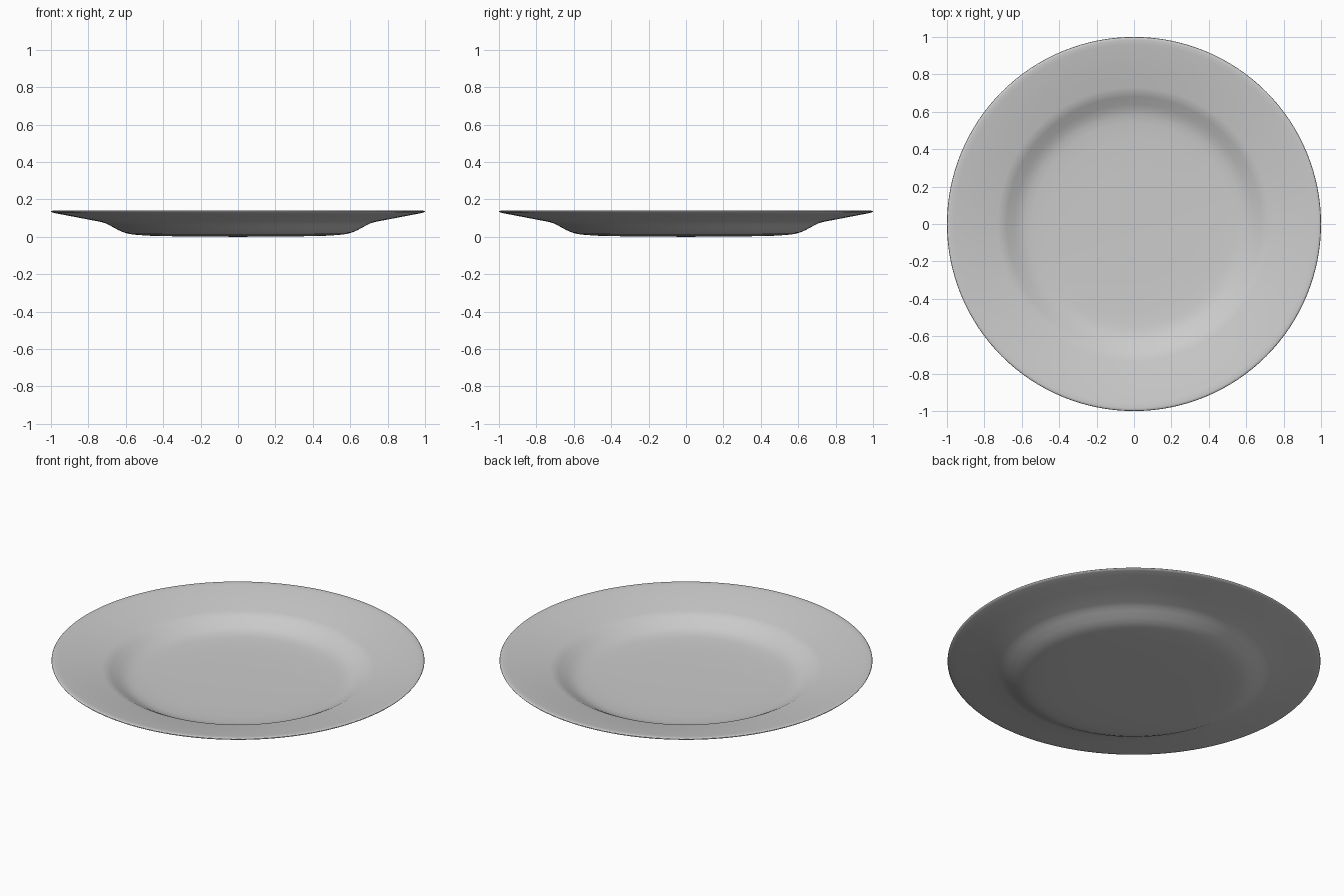
import bpy, bmesh, math

# Cross-section (radius, height): underside from centre to rim, then back along the top
profile = [
    (0, 0), (0.30, 0.002), (0.46, 0.005), (0.54, 0.010), (0.58, 0.015),
    (0.61, 0.023), (0.64, 0.036), (0.68, 0.058), (0.705, 0.071), (0.73, 0.079),
    (0.85, 0.102), (0.95, 0.121), (0.985, 0.128), (0.997, 0.132), (1.0, 0.136),
    (0.997, 0.139), (0.985, 0.140), (0.96, 0.137), (0.85, 0.115),
    (0.73, 0.092), (0.705, 0.086), (0.68, 0.073), (0.64, 0.050), (0.61, 0.036),
    (0.58, 0.027), (0.54, 0.022), (0.46, 0.017), (0.30, 0.014), (0, 0.012),
]

# Lathe the cross-section into a closed plate
bm = bmesh.new()
verts = [bm.verts.new((r, 0, z)) for r, z in profile]
edges = [bm.edges.new(pair) for pair in zip(verts, verts[1:])]
bmesh.ops.spin(bm, geom=verts + edges, cent=(0, 0, 0), axis=(0, 0, 1),
               angle=math.tau, steps=128, use_merge=True)
bmesh.ops.remove_doubles(bm, verts=bm.verts, dist=0.0001)
bmesh.ops.recalc_face_normals(bm, faces=bm.faces)

mesh = bpy.data.meshes.new("plate")
bm.to_mesh(mesh)
bm.free()
plate = bpy.data.objects.new("plate", mesh)
bpy.context.collection.objects.link(plate)

# Smooth glazed surface
mesh.shade_smooth()
